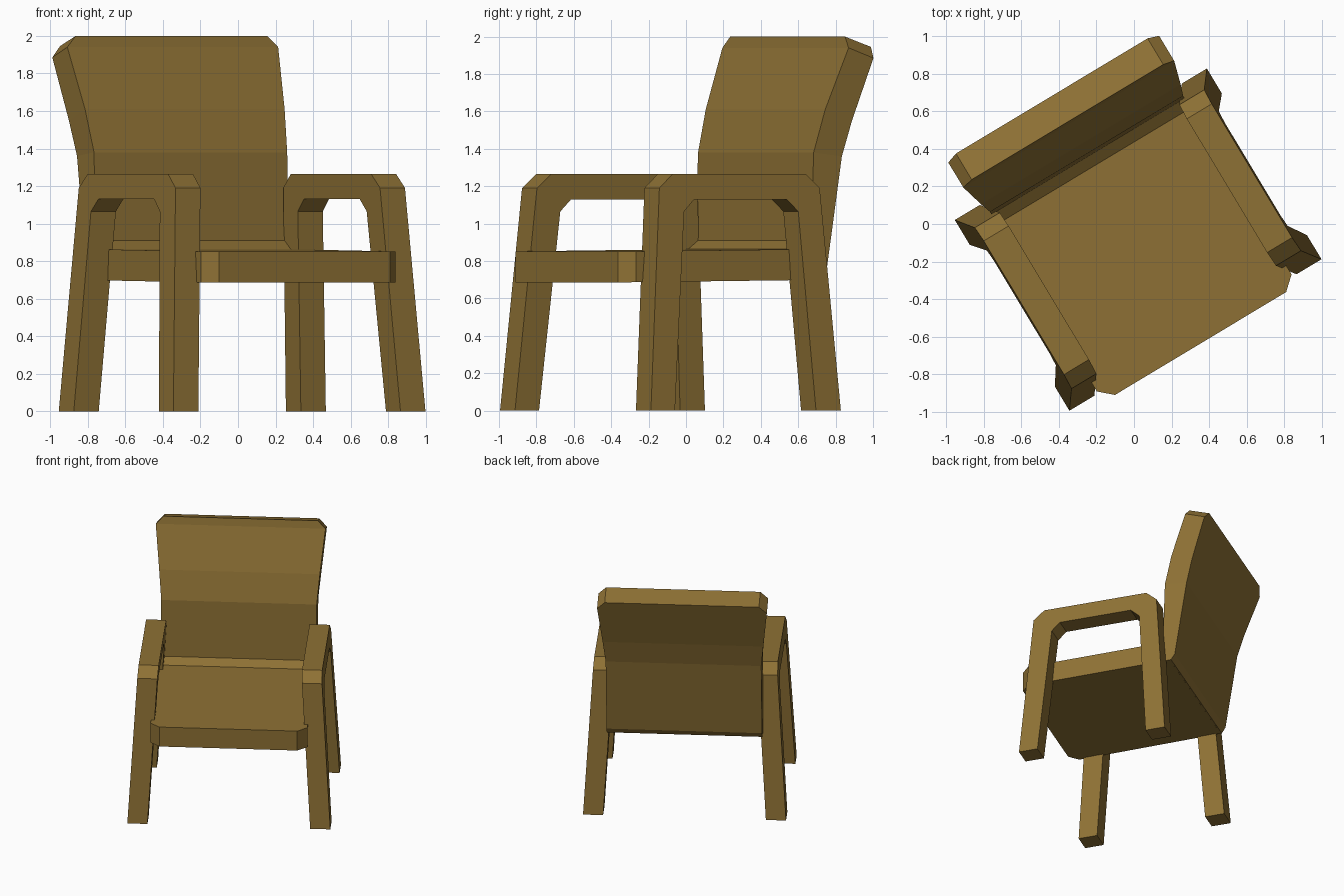
import bpy, bmesh, math

if "Cube" in bpy.data.objects:
    bpy.data.objects.remove(bpy.data.objects["Cube"])

TURN = math.radians(31)      # the chair stands turned about z
OFFSET = -0.024              # sideways centre in the chair's own frame

wood = bpy.data.materials.new("brown wood")
wood.diffuse_color = (0.27, 0.165, 0.035, 1)
wood.use_nodes = True
wood.node_tree.nodes["Principled BSDF"].inputs["Base Color"].default_value = wood.diffuse_color


def loft(name, rings):
    """Skin a chain of equal-length rings and cap both ends."""
    bm = bmesh.new()
    loops = [[bm.verts.new(p) for p in ring] for ring in rings]
    n = len(loops[0])
    for a, b in zip(loops, loops[1:]):
        for i in range(n):
            j = (i + 1) % n
            bm.faces.new((a[i], a[j], b[j], b[i]))
    bm.faces.new(loops[0])
    bm.faces.new(loops[-1][::-1])
    bmesh.ops.recalc_face_normals(bm, faces=bm.faces)
    mesh = bpy.data.meshes.new(name)
    bm.to_mesh(mesh)
    bm.free()
    mesh.materials.append(wood)
    ob = bpy.data.objects.new(name, mesh)
    ob.rotation_euler.z = TURN
    ob.location = (OFFSET * math.cos(TURN), OFFSET * math.sin(TURN), 0)
    bpy.context.collection.objects.link(ob)
    return ob


# Seat: slab with clipped front corners, rising slightly to the rear
plan = [(-0.60, 0.49), (-0.605, -0.662), (-0.532, -0.728),
        (0.532, -0.728), (0.605, -0.662), (0.60, 0.49)]
loft("seat", [[(x, y, z + 0.011 * (y + 0.73)) for x, y in plan]
              for z in (0.686, 0.851)])

# Backrest: front y, front z, rear y, rear z, half width from bottom to top
rows = [(0.36, 0.70, 0.50, 0.70, 0.60),
        (0.36, 0.74, 0.53, 0.745, 0.60),
        (0.37, 0.86, 0.548, 0.86, 0.60),
        (0.435, 0.91, 0.556, 0.91, 0.60),
        (0.45, 1.38, 0.626, 1.36, 0.60),
        (0.51, 1.61, 0.677, 1.55, 0.62),
        (0.635, 1.94, 0.79, 1.885, 0.655),
        (0.648, 2.00, 0.81, 1.945, 0.595)]
loft("backrest", [[(-h, fy, fz), (h, fy, fz), (h, ry, rz), (-h, ry, rz)]
                  for fy, fz, ry, rz, h in rows])

# Side frames: legs and armrest in one bent bar, leaning inwards
outer = [(-0.675, 0), (-0.58, 1.19), (-0.495, 1.265),
         (0.335, 1.265), (0.42, 1.19), (0.51, 0)]
inner = [(-0.525, 0), (-0.43, 1.065), (-0.365, 1.13),
         (0.212, 1.13), (0.282, 1.065), (0.355, 0)]
for name, s in (("left_arm_and_legs", -1), ("right_arm_and_legs", 1)):
    loft(name, [[(s * (h - 0.059 * z), y, z)
                 for h, (y, z) in ((0.783, o), (0.783, i), (0.628, i), (0.628, o))]
                for o, i in zip(outer, inner)])
